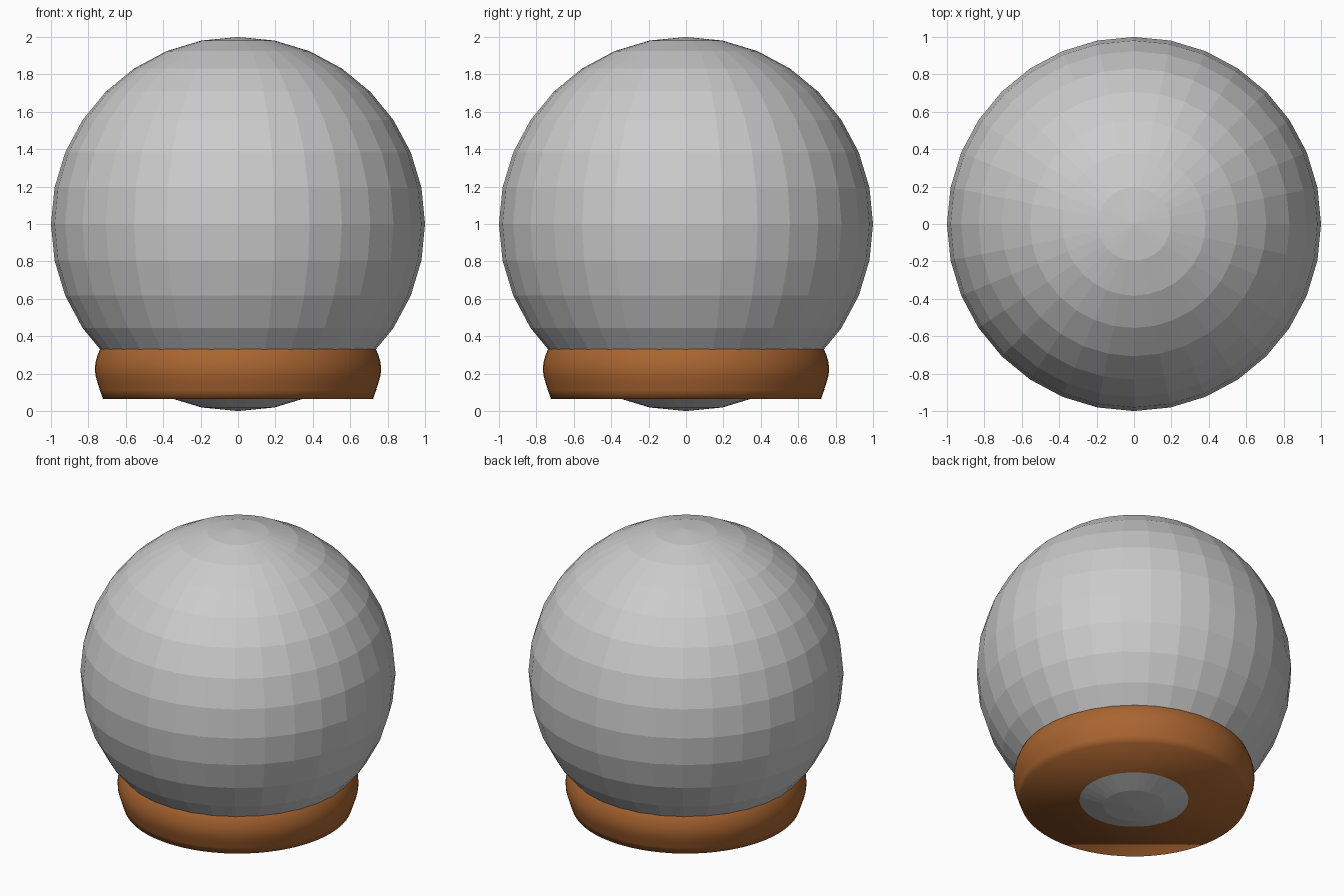
import bpy, bmesh, math

if "Cube" in bpy.data.objects:
    bpy.data.objects.remove(bpy.data.objects["Cube"])

# Faceted globe
bpy.ops.mesh.primitive_uv_sphere_add(segments=32, ring_count=16, radius=1, location=(0, 0, 1))
bpy.context.object.name = "globe"

# Lathed wooden base: bulging wall, flat smooth-shaded underside, top tucked into the globe
profile = [(0.722, 0.065), (0.738, 0.11), (0.752, 0.155), (0.762, 0.19),
           (0.765, 0.225), (0.762, 0.26), (0.751, 0.30), (0.735, 0.335),
           (0.705, 0.37), (0.66, 0.395)]
SIDES = 64
bm = bmesh.new()
rings = [[bm.verts.new((r * math.cos(a), r * math.sin(a), z))
          for a in (2 * math.pi * i / SIDES for i in range(SIDES))]
         for r, z in profile]
for low, high in zip(rings, rings[1:]):
    for i in range(SIDES):
        j = (i + 1) % SIDES
        bm.faces.new((low[i], low[j], high[j], high[i]))
bm.faces.new(rings[0][::-1])
bm.faces.new(rings[-1])
for face in bm.faces:
    face.smooth = True
mesh = bpy.data.meshes.new("base")
bm.to_mesh(mesh)
bm.free()
base = bpy.data.objects.new("base", mesh)
bpy.context.collection.objects.link(base)

# Brown wood colour
wood = bpy.data.materials.new("wood")
wood.diffuse_color = (0.40, 0.13, 0.03, 1)
wood.use_nodes = True
wood.node_tree.nodes["Principled BSDF"].inputs["Base Color"].default_value = wood.diffuse_color
mesh.materials.append(wood)
